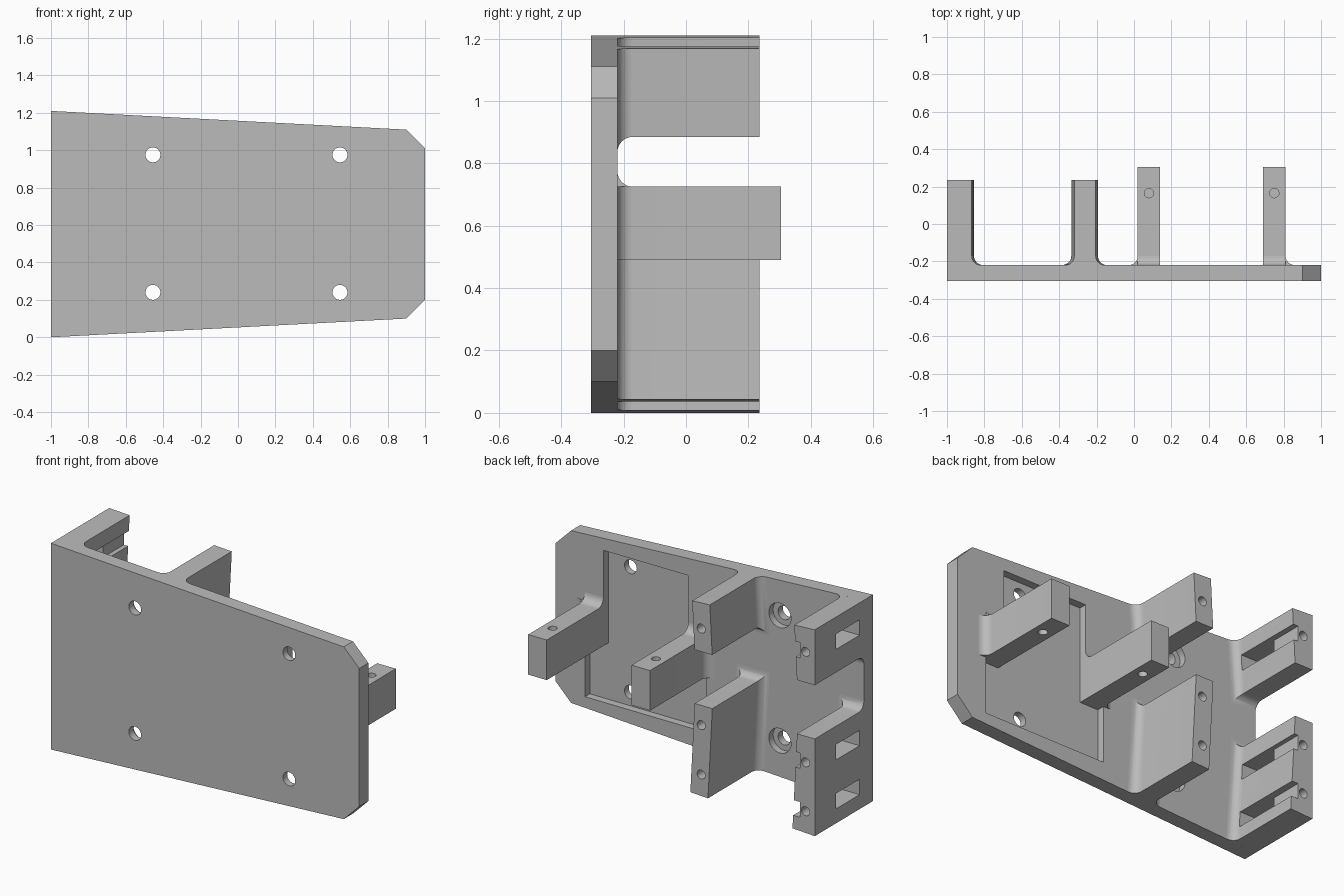
import bpy, bmesh, math
from mathutils import Vector

if "Cube" in bpy.data.objects:
    bpy.data.objects.remove(bpy.data.objects["Cube"], do_unlink=True)

grey = bpy.data.materials.new("plain_grey")
grey.use_nodes = True
grey.diffuse_color = (0.5, 0.5, 0.5, 1)
grey.node_tree.nodes["Principled BSDF"].inputs["Base Color"].default_value = grey.diffuse_color

RIM = -0.22      # rear face of the plate
FRONT = -0.305   # front face of the plate
END = 0.235      # free end of the walls
R = 0.05         # fillet radius
MID = 0.72       # height from which the walls lean


def prism(name, pts, axis, a, b):
    """Extrude a 2D profile along an axis from a to b."""
    i = "xyz".index(axis)
    bm = bmesh.new()

    def place(p, t):
        c = list(p)
        c.insert(i, t)
        return bm.verts.new(c)
    low = [place(p, a) for p in pts]
    high = [place(p, b) for p in pts]
    bm.faces.new(low)
    bm.faces.new(high)
    for k in range(len(pts)):
        n = (k + 1) % len(pts)
        bm.faces.new((low[k], low[n], high[n], high[k]))
    bmesh.ops.recalc_face_normals(bm, faces=bm.faces)
    mesh = bpy.data.meshes.new(name)
    bm.to_mesh(mesh)
    bm.free()
    mesh.materials.append(grey)
    ob = bpy.data.objects.new(name, mesh)
    bpy.context.collection.objects.link(ob)
    return ob


def arc(u, v, r, start, stop, n=8):
    angles = [math.radians(start + (stop - start) * k / n) for k in range(n + 1)]
    return [(u + r * math.cos(t), v + r * math.sin(t)) for t in angles]


def box(name, x, y, z):
    return prism(name, [(x[0], y[0]), (x[1], y[0]), (x[1], y[1]), (x[0], y[1])], "z", *z)


def hole(u, v, r, axis, a, b):
    return prism("hole_cutter", arc(u, v, r, 0, 360, 32)[:-1], axis, a, b)


def combine(ob, tool, operation="DIFFERENCE"):
    tool.hide_render = True
    mod = ob.modifiers.new("shape", "BOOLEAN")
    mod.operation, mod.solver, mod.object = operation, "EXACT", tool
    bpy.context.view_layer.objects.active = ob
    bpy.ops.object.modifier_apply(modifier=mod.name)
    bpy.data.objects.remove(tool, do_unlink=True)


def finish(ob):
    bpy.ops.object.select_all(action="DESELECT")
    ob.select_set(True)
    bpy.context.view_layer.objects.active = ob
    bpy.ops.object.shade_smooth_by_angle(angle=math.radians(30))


# Tapered plate with clipped corners
outline = [(-1, 0), (0.9, 0.1), (1, 0.2), (1, 1.01), (0.9, 1.11), (-1, 1.21)]
plate = prism("base_plate", outline, "y", FRONT, RIM)

# Stepped pocket, narrower between the posts
pocket = [(0.02, 0.16), (0.81, 0.16), (0.81, 0.49), (0.69, 0.49),
          (0.69, 1.05), (0.14, 1.05), (0.14, 0.49), (0.02, 0.49)]
combine(plate, prism("pocket_cutter", pocket, "y", RIM - 0.045, 0))

# Screw holes, counterbored on the walled side
for z in (0.24, 0.975):
    for x in (-0.455, 0.545):
        combine(plate, hole(x, z, 0.04, "y", -0.4, 0))
    combine(plate, hole(-0.455, z, 0.072, "y", RIM - 0.04, 0))
finish(plate)


def lean(ob):
    """Tilt the inner faces away from the mid height."""
    bm = bmesh.new()
    bm.from_mesh(ob.data)
    bmesh.ops.bisect_plane(bm, geom=bm.verts[:] + bm.edges[:] + bm.faces[:],
                           plane_co=Vector((0, 0, MID)), plane_no=Vector((0, 0, 1)))
    for v in bm.verts:
        if v.co.x > -0.99:
            v.co.x += 0.0526 * abs(v.co.z - MID)
    bm.to_mesh(ob.data)
    bm.free()


def trim(ob):
    """Fit a wall to the taper and open its rounded gap."""
    taper = [(-1.2, -0.0105), (0.9, 0.1), (0.9, 1.11), (-1.2, 1.2205)]
    combine(ob, prism("taper_clip", taper, "y", -0.3, 0.5), "INTERSECT")
    gap = [(0.5, 0.57), (0.5, 0.885)]
    gap += arc(RIM + R, 0.885 - R, R, 90, 180) + arc(RIM + R, 0.57 + R, R, 180, 270)
    combine(ob, prism("gap_cutter", gap, "x", -1.2, 0))


def foot(x, side):
    """Fillet from a side face down to the plate; side is the outward direction."""
    if side > 0:
        return arc(x + R, RIM + R, R, 180, 270)
    return arc(x - R, RIM + R, R, 0, -90)


# Outer wall: belt slots, grooves to the free end, and end holes
profile = [(-1, RIM), (-1, END), (-0.893, END)] + foot(-0.893, 1)
outer = prism("outer_wall", profile, "z", -0.2, 1.4)
lean(outer)
trim(outer)
for z in (0.13, 0.417, 1.065):
    level = (z - 0.045, z + 0.045)
    combine(outer, box("slot_cutter", (-1.2, -0.7), (-0.18, 0.04), level))
    combine(outer, box("groove_cutter", (-0.905, -0.7), (0.0, 0.4), level))
    combine(outer, hole(-0.94, z, 0.026, "y", 0.1, 0.4))
finish(outer)

# Inner wall with end holes
profile = [(-0.2285, END)] + foot(-0.2285, 1) + foot(-0.343, -1)[::-1] + [(-0.343, END)]
inner = prism("inner_wall", profile, "z", -0.2, 1.4)
lean(inner)
trim(inner)
for z in (0.164, 0.454, 1.02):
    combine(inner, hole(-0.263, z, 0.026, "y", 0.1, 0.4))
finish(inner)

# Two posts, filleted on the outside and the top, with blind holes
for name, x0, x1, side in (("right_post", 0.02, 0.14, -1), ("left_post", 0.69, 0.81, 1)):
    far, near = (x1, x0) if side > 0 else (x0, x1)
    profile = [(near, RIM), (near, 0.305), (far, 0.305)] + foot(far, side)
    post = prism(name, profile, "z", 0.49, 0.725)
    for a, b in ((0.4, 0.56), (0.65, 0.8)):
        combine(post, hole((x0 + x1) / 2, 0.165, 0.025, "z", a, b))
    finish(post)
    curve = [(RIM, 0.725)] + arc(RIM + R, 0.725 + R, R, 180, 270)
    finish(prism(name + "_top_fillet", curve, "x", x0, x1))
